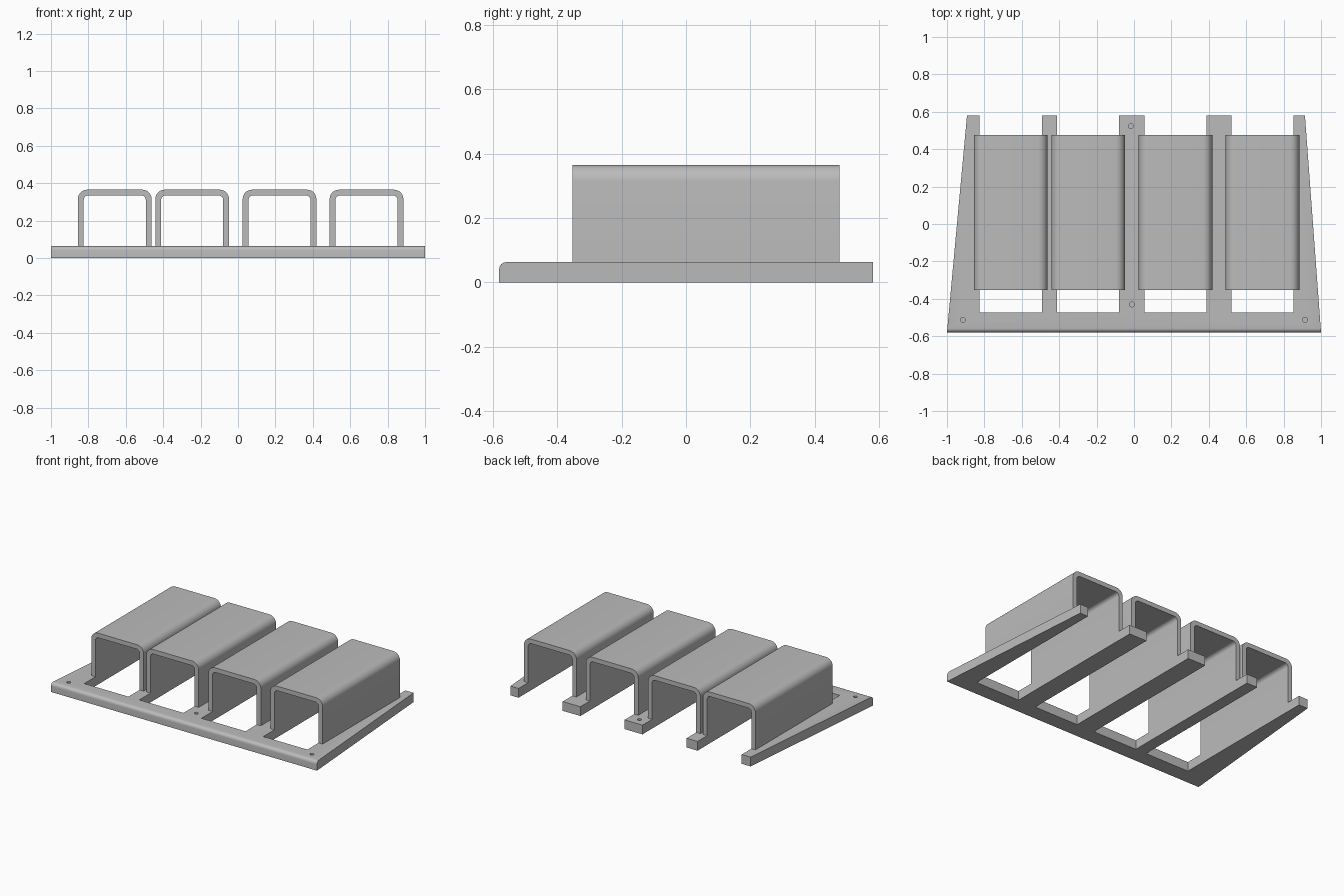
import bpy, bmesh, math
from mathutils import Matrix, Vector

if "Cube" in bpy.data.objects:
    bpy.data.objects.remove(bpy.data.objects["Cube"], do_unlink=True)

grey = bpy.data.materials.new("plain grey")
grey.use_nodes = True
COLOR = (0.5, 0.5, 0.5, 1)
grey.diffuse_color = COLOR
grey.node_tree.nodes["Principled BSDF"].inputs["Base Color"].default_value = COLOR

PLATE_H, TOP, WALL = 0.063, 0.365, 0.031
WIDTH, OUTER_R, INNER_R = 0.394, 0.05, 0.024
BACK, SLOT_FRONT = 0.58, -0.473
ARCH_FRONT, ARCH_BACK = -0.353, 0.477
ARCH_LEFT_EDGES = (-0.856, -0.442, 0.025, 0.49)


def finish(bm, name):
    bmesh.ops.recalc_face_normals(bm, faces=bm.faces)
    mesh = bpy.data.meshes.new(name)
    bm.to_mesh(mesh)
    bm.free()
    mesh.materials.append(grey)
    obj = bpy.data.objects.new(name, mesh)
    bpy.context.collection.objects.link(obj)
    return obj


def prism(outline, direction):
    """Extrude a closed outline of 3D points along a direction."""
    bm = bmesh.new()
    face = bm.faces.new([bm.verts.new(p) for p in outline])
    out = bmesh.ops.extrude_face_region(bm, geom=[face], use_keep_orig=True)
    moved = [g for g in out["geom"] if isinstance(g, bmesh.types.BMVert)]
    bmesh.ops.translate(bm, vec=direction, verts=moved)
    return bm


def smooth(obj):
    bpy.ops.object.select_all(action="DESELECT")
    obj.select_set(True)
    bpy.context.view_layer.objects.active = obj
    bpy.ops.object.shade_smooth_by_angle(angle=math.radians(30))


def rounded_arch(x0, x1, top, radius):
    """Arch section from foot to foot, with two rounded top corners."""
    pts = [(x0, PLATE_H)]
    for cx, start in ((x0 + radius, 180), (x1 - radius, 90)):
        for i in range(9):
            a = math.radians(start - 90 * i / 8)
            pts.append((cx + radius * math.cos(a), top - radius + radius * math.sin(a)))
    return pts + [(x1, PLATE_H)]


# Comb-shaped base plate with tapered sides and slots open at the back
outline = [(1, -BACK), (0.914, BACK)]
for x in reversed(ARCH_LEFT_EDGES):
    lo, hi = x + WALL, x + WIDTH - WALL
    outline += [(hi, BACK), (hi, SLOT_FRONT), (lo, SLOT_FRONT), (lo, BACK)]
outline += [(-0.893, BACK), (-1, -BACK)]
bm = prism([(x, y, 0) for x, y in outline], (0, 0, PLATE_H))
front_edge = [e for e in bm.edges
              if all(v.co.y < -BACK + 0.001 and v.co.z > 0.05 for v in e.verts)]
bmesh.ops.bevel(bm, geom=front_edge, offset=0.022, segments=6, profile=0.5,
                affect="EDGES")
plate = finish(bm, "base_plate")

# Blind screw holes
bm = bmesh.new()
for x, y in ((-0.915, -0.512), (0.914, -0.512), (-0.012, -0.43), (-0.017, 0.523)):
    bmesh.ops.create_cone(bm, cap_ends=True, segments=20, radius1=0.013, radius2=0.013,
                          depth=0.06, matrix=Matrix.Translation(Vector((x, y, PLATE_H))))
cutter = finish(bm, "hole_cutter")
cutter.hide_render = True
cutter.hide_set(True)
cut = plate.modifiers.new("screw_holes", "BOOLEAN")
cut.operation = "DIFFERENCE"
cut.solver = "EXACT"
cut.object = cutter
bpy.context.view_layer.objects.active = plate
bpy.ops.object.modifier_apply(modifier=cut.name)
bpy.data.objects.remove(cutter, do_unlink=True)
smooth(plate)

# Four open-ended arched channels
for i, x in enumerate(ARCH_LEFT_EDGES):
    section = rounded_arch(x, x + WIDTH, TOP, OUTER_R)
    section += reversed(rounded_arch(x + WALL, x + WIDTH - WALL, TOP - WALL, INNER_R))
    bm = prism([(px, ARCH_FRONT, pz) for px, pz in section],
               (0, ARCH_BACK - ARCH_FRONT, 0))
    smooth(finish(bm, f"arch_channel_{i + 1}"))
